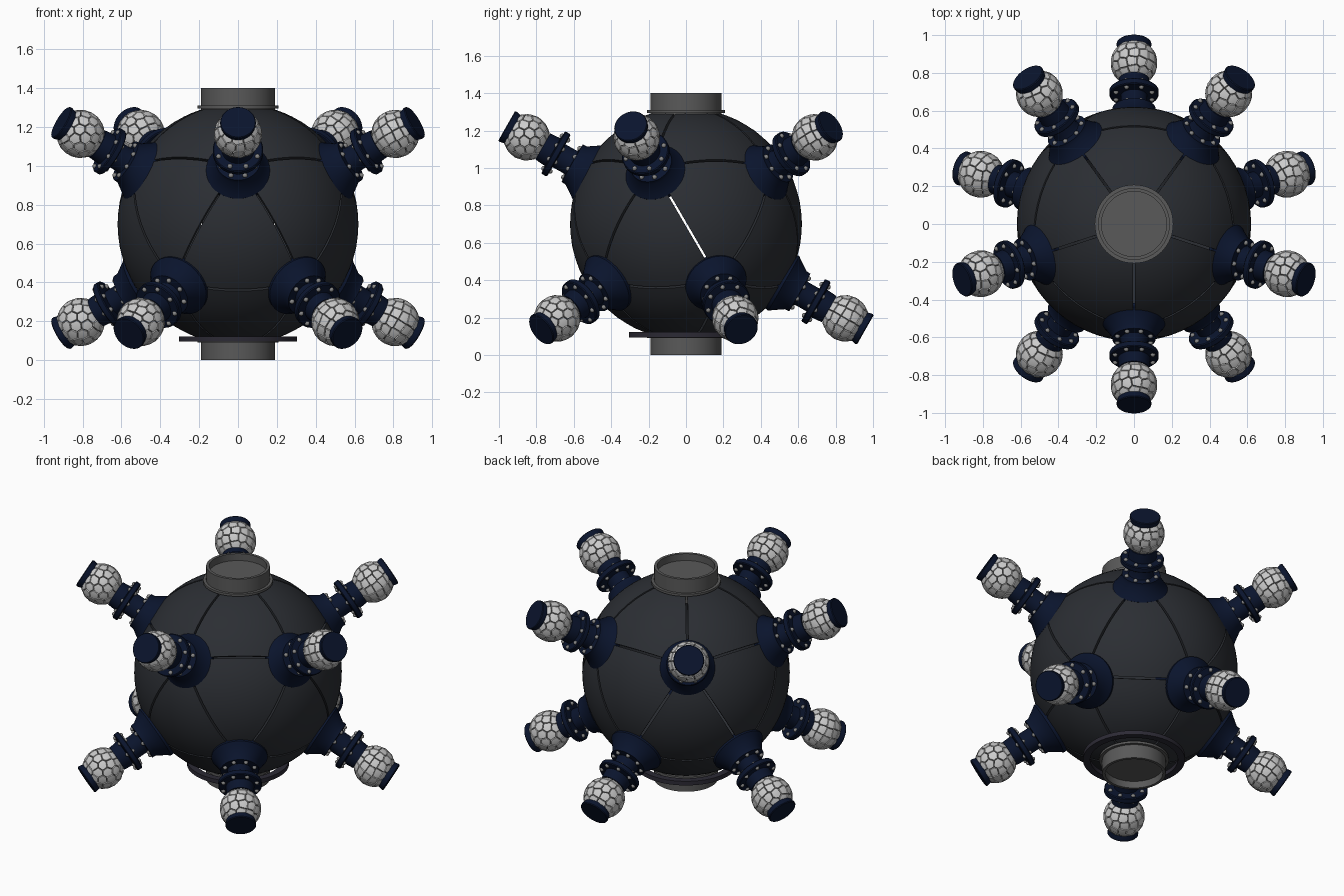
import bpy, bmesh, random
from math import sin, cos, pi, radians, atan2
from mathutils import Vector, Matrix

if "Cube" in bpy.data.objects:
    bpy.data.objects.remove(bpy.data.objects["Cube"])

random.seed(4)
R, CENTRE = 0.62, Vector((0, 0, 0.70))
ARM_CENTRE = Vector((0, 0, 0.68))


def material(name, rgb):
    m = bpy.data.materials.new(name)
    m.diffuse_color = (*rgb, 1)
    m.use_nodes = True
    m.node_tree.nodes["Principled BSDF"].inputs["Base Color"].default_value = m.diffuse_color
    return m


HULL = material("hull_charcoal", (0.024, 0.027, 0.033))
NAVY = material("navy_metal", (0.003, 0.007, 0.026))
STEEL = material("steel", (0.10, 0.10, 0.10))
BOLT = material("bolt_grey", (0.25, 0.25, 0.25))
TILE = material("tile_pale", (0.55, 0.55, 0.54))
GROUT = material("tile_gap", (0.06, 0.06, 0.06))
TRIM = material("trim_dark", (0.025, 0.023, 0.035))


def to_mesh(bm, name, mat, smooth=30):
    bmesh.ops.recalc_face_normals(bm, faces=bm.faces)
    me = bpy.data.meshes.new(name)
    for f in bm.faces:
        f.smooth = True
    for e in bm.edges:
        e.smooth = len(e.link_faces) == 2 and e.calc_face_angle(0) < radians(smooth)
    bm.to_mesh(me)
    bm.free()
    me.materials.append(mat)
    return me


def place(me, name, matrix=Matrix()):
    ob = bpy.data.objects.new(name, me)
    ob.matrix_world = matrix
    bpy.context.collection.objects.link(ob)
    return ob


def lathe(name, mat, profile, n=40, closed=False):
    bm = bmesh.new()
    rings = [[bm.verts.new((r * cos(2 * pi * i / n), r * sin(2 * pi * i / n), z))
              for i in range(n)] for r, z in profile]
    pairs = list(zip(rings, rings[1:])) + ([(rings[-1], rings[0])] if closed else [])
    for a, b in pairs:
        for i in range(n):
            j = (i + 1) % n
            bm.faces.new((a[i], a[j], b[j], b[i]))
    bmesh.ops.remove_doubles(bm, verts=bm.verts, dist=1e-6)
    return to_mesh(bm, name, mat)


def direction(azimuth, elevation):
    return Vector((cos(elevation) * cos(azimuth), cos(elevation) * sin(azimuth), sin(elevation)))


# Two poles plus five upper and five lower arm directions
def fans(elevation):
    e = radians(elevation)
    return ([direction(radians(-90 + 72 * k), e) for k in range(5)],
            [direction(radians(-54 + 72 * k), -e) for k in range(5)])


upper, lower = fans(28)
up, down = Vector((0, 0, 1)), Vector((0, 0, -1))


# Hull: twenty curved triangular panels separated by narrow gaps
def panel(bm, tri, n=12, shrink=0.97):
    mid = sum(tri, Vector()) / 3
    a, b, c = [mid + (p - mid) * shrink for p in tri]
    layers = [[[bm.verts.new((a + (b - a) * (i - j) / n + (c - a) * j / n).normalized() * r)
                for j in range(i + 1)] for i in range(n + 1)] for r in (R, R - 0.025)]
    for grid in layers:
        for i in range(n):
            for j in range(i + 1):
                bm.faces.new((grid[i][j], grid[i + 1][j], grid[i + 1][j + 1]))
                if j < i:
                    bm.faces.new((grid[i][j], grid[i + 1][j + 1], grid[i][j + 1]))
    # rim joining the outer and inner skins
    loops = [[g[i][0] for i in range(n)] + [g[n][j] for j in range(n)] + [g[i][i] for i in range(n, 0, -1)]
             for g in layers]
    for i in range(3 * n):
        j = (i + 1) % (3 * n)
        bm.faces.new((loops[0][i], loops[0][j], loops[1][j], loops[1][i]))


bm = bmesh.new()
for k in range(5):
    m = (k + 1) % 5
    for tri in ((up, upper[k], upper[m]), (upper[k], lower[k], upper[m]),
                (lower[k], lower[m], upper[m]), (down, lower[m], lower[k])):
        panel(bm, tri)
place(to_mesh(bm, "hull_panels", HULL), "hull_panels", Matrix.Translation(CENTRE))

# Hatch collars at top and bottom, with recessed floors
hatch = lathe("hatch", STEEL, [(0, 0.54), (0.19, 0.54), (0.19, 0.595), (0.208, 0.595), (0.208, 0.61),
                               (0.19, 0.61), (0.19, 0.70), (0.172, 0.70), (0.172, 0.655), (0, 0.655)], 64)
place(hatch, "top_hatch", Matrix.Translation(CENTRE))
place(hatch, "bottom_hatch", Matrix.Translation(CENTRE) @ Matrix.Rotation(pi, 4, 'X'))
place(lathe("base_ring", TRIM, [(0.262, 0.095), (0.305, 0.095), (0.305, 0.122), (0.262, 0.122)], 64, True),
      "base_ring")

# Arm body: conical collar, neck, flange, shaft and end cap along local z
collar = lathe("arm_collar", NAVY, [(0.05, 0.565), (0.165, 0.575), (0.168, 0.602), (0.155, 0.618), (0.117, 0.675),
                                    (0.115, 0.700), (0.075, 0.702), (0.07, 0.715), (0.07, 0.78),
                                    (0.125, 0.782), (0.13, 0.787), (0.13, 0.812), (0.125, 0.817),
                                    (0.085, 0.82), (0.08, 0.88), (0, 0.88)])
cap = lathe("arm_cap", NAVY, [(0, 1.05), (0.083, 1.055), (0.092, 1.09), (0.092, 1.098), (0.088, 1.103), (0, 1.103)])

# Bolts on the collar shoulder and both sides of the flange
bm = bmesh.new()
for radius, z in ((0.095, 0.703), (0.103, 0.781), (0.108, 0.818)):
    for k in range(8):
        t = 2 * pi * (k + 0.5) / 8
        bmesh.ops.create_uvsphere(bm, u_segments=8, v_segments=6, radius=0.0135,
                                  matrix=Matrix.Translation((radius * cos(t), radius * sin(t), z)))
bolts = to_mesh(bm, "arm_bolts", BOLT, 60)

# Tiled ball: raised plates from the dual of a staggered point hull
BALL, BZ = 0.124, Vector((0, 0, 0.98))
bm = bmesh.new()
bm.verts.new((0, 0, 1))
bm.verts.new((0, 0, -1))
for row, (lat, count) in enumerate(((-70, 5), (-47, 10), (-24, 13), (-1, 14), (22, 13), (44, 10), (70, 5))):
    for k in range(count):
        az = 2 * pi * (k + 0.5 * (row % 2)) / count + random.uniform(-0.04, 0.04)
        bm.verts.new(direction(az, radians(lat + random.uniform(-2, 2))))
bmesh.ops.convex_hull(bm, input=bm.verts)
tiles = bmesh.new()
for v in bm.verts:
    axis = v.co.normalized()
    side = axis.orthogonal().normalized()
    other = axis.cross(side)
    pts = []
    for f in v.link_faces:
        f.normal_update()
        pts.append(f.normal * (1 if f.normal.dot(f.calc_center_median()) > 0 else -1))
    pts.sort(key=lambda p: atan2(p.dot(other), p.dot(side)))
    if len(pts) < 3 or axis.z > 0.85:
        continue
    mid = sum(pts, Vector()) / len(pts)
    rings = [[tiles.verts.new((mid + (p - mid) * s).normalized() * r + BZ) for p in pts]
             for s, r in ((0.95, 0.108), (0.94, BALL - 0.003), (0.88, BALL))]
    for a, b in zip(rings, rings[1:]):
        for i in range(len(pts)):
            j = (i + 1) % len(pts)
            tiles.faces.new((a[i], a[j], b[j], b[i]))
    top = tiles.verts.new(axis * (BALL + 0.001) + BZ)
    for i in range(len(pts)):
        tiles.faces.new((rings[2][i], rings[2][(i + 1) % len(pts)], top))
bm.free()
tile_mesh = to_mesh(tiles, "ball_tiles", TILE, 25)
bm = bmesh.new()
bmesh.ops.create_uvsphere(bm, u_segments=28, v_segments=16, radius=0.115, matrix=Matrix.Translation(BZ))
core = to_mesh(bm, "ball_core", GROUT)

# Place all ten arms
for label, dirs in zip(("upper", "lower"), fans(29.6)):
    for k, d in enumerate(dirs):
        m = Matrix.Translation(ARM_CENTRE) @ d.to_track_quat('Z', 'Y').to_matrix().to_4x4()
        for me in (collar, cap, bolts, tile_mesh, core):
            place(me, f"{label}_{me.name}_{k + 1}", m)
